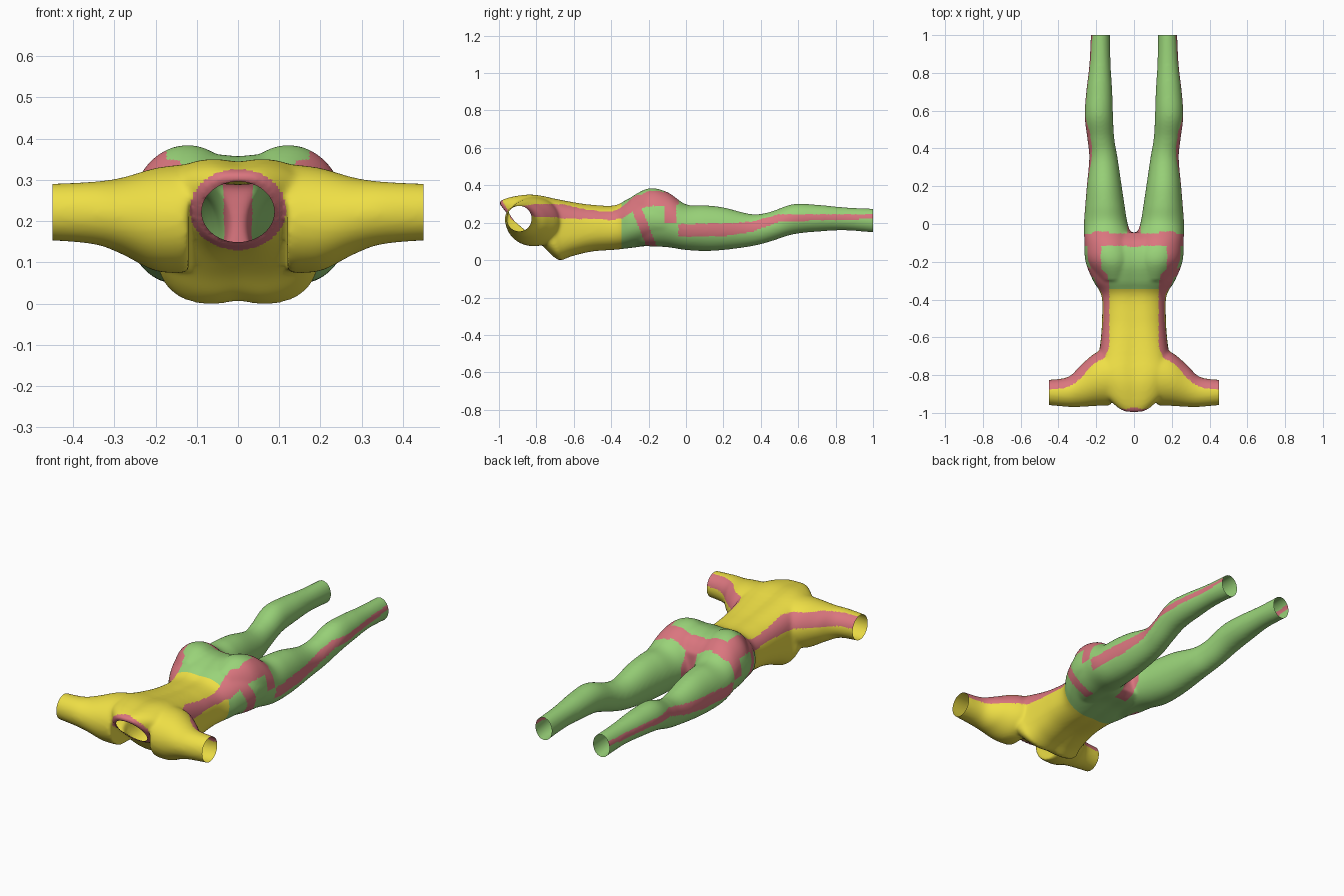
import bpy, bmesh, math
from mathutils import Vector

if "Cube" in bpy.data.objects:
    bpy.data.objects.remove(bpy.data.objects["Cube"])

SEG = 48


def material(name, rgb):
    m = bpy.data.materials.new(name)
    m.diffuse_color = (*rgb, 1)
    m.use_nodes = True
    m.node_tree.nodes["Principled BSDF"].inputs["Base Color"].default_value = m.diffuse_color
    return m


YELLOW = material("yellow_cloth", (0.86, 0.74, 0.06))
GREEN = material("green_cloth", (0.32, 0.65, 0.19))
PINK = material("pink_trim", (0.70, 0.18, 0.21))


def spline(rows, steps=5):
    # Catmull-Rom through rows of section parameters
    out = []
    for i in range(len(rows) - 1):
        a, b, c, d = (rows[min(max(i + k, 0), len(rows) - 1)] for k in (-1, 0, 1, 2))
        for s in range(steps):
            t = s / steps
            out.append([q + 0.5 * t * (r - p + t * (2*p - 5*q + 4*r - w + t * (3*(q - r) + w - p)))
                        for p, q, r, w in zip(a, b, c, d)])
    return out + [list(rows[-1])]


def loft(bm, rows, point):
    # closed tube through the sections
    rings = []
    for row in spline(rows):
        rings.append([bm.verts.new(point(row, math.tau * k / SEG)) for k in range(SEG)])
    for r0, r1 in zip(rings, rings[1:]):
        for k in range(SEG):
            j = (k + 1) % SEG
            bm.faces.new((r0[k], r0[j], r1[j], r1[k]))
    bm.faces.new(rings[0])
    bm.faces.new(rings[-1])


def sgnpow(v, p):
    return math.copysign(abs(v) ** p, v)


def torso_point(row, a):
    y, hw, z0, z1, n, tilt = row
    x = hw * sgnpow(math.cos(a), 2 / n)
    groove = 1 - 0.06 * math.exp(-(x / 0.04) ** 2)
    z = (z0 + z1) / 2 + (z1 - z0) / 2 * sgnpow(math.sin(a), 2 / n) * groove
    return (x, y + tilt * (z1 - z), z)


def leg_point(side):
    def f(row, a):
        y, x0, x1, z0, z1 = row
        return (side * ((x0 + x1) / 2 + (x1 - x0) / 2 * math.cos(a)), y,
                (z0 + z1) / 2 + (z1 - z0) / 2 * math.sin(a))
    return f


def sleeve_point(side):
    def f(row, a):
        x, y0, y1, z0, z1 = row
        return (side * x, (y0 + y1) / 2 + (y1 - y0) / 2 * math.cos(a),
                (z0 + z1) / 2 + (z1 - z0) / 2 * math.sin(a))
    return f


# y, half width, bottom, top, squareness, tilt
torso = [(-1.004, .098, .145, .318, 2, .75), (-.985, .13, .125, .335, 2.1, .75),
         (-.93, .18, .08, .35, 2.4, .6), (-.85, .2, .03, .36, 2.8, .4),
         (-.78, .2, .002, .354, 3.3, .3), (-.70, .185, .008, .337, 3.2, .15),
         (-.6, .175, .026, .319, 2.8, 0), (-.5, .169, .048, .306, 2.5, 0),
         (-.38, .172, .057, .303, 2.4, 0), (-.3, .217, .066, .343, 2.3, 0),
         (-.2, .257, .078, .372, 2.2, 0), (-.1, .262, .08, .35, 2.2, 0),
         (-.045, .24, .1, .29, 2.2, 0)]
# y, inner x, outer x, bottom, top
leg = [(-.3, .02, .19, .09, .34), (-.2, -.01, .25, .08, .39), (-.1, .0, .262, .075, .37),
       (0, .033, .265, .06, .304), (.1, .05, .258, .055, .299), (.2, .065, .25, .06, .288),
       (.35, .087, .237, .08, .252), (.45, .104, .247, .105, .264), (.57, .111, .261, .143, .305),
       (.7, .115, .253, .158, .302), (.85, .124, .236, .165, .288), (1.02, .127, .228, .152, .28)]
# x, front y, back y, bottom, top
sleeve = [(.12, -.96, -.66, .08, .345), (.2, -.963, -.68, .085, .335), (.28, -.968, -.745, .125, .312),
          (.35, -.968, -.81, .15, .302), (.47, -.957, -.826, .16, .296)]

# Fuse the overlapping volumes into one smooth skin
bm = bmesh.new()
loft(bm, torso, torso_point)
for side in (1, -1):
    loft(bm, leg, leg_point(side))
    loft(bm, sleeve, sleeve_point(side))
bmesh.ops.recalc_face_normals(bm, faces=bm.faces[:])
base = bpy.data.meshes.new("skin")
bm.to_mesh(base)
bm.free()
skin = bpy.data.objects.new("skin", base)
bpy.context.collection.objects.link(skin)
rm = skin.modifiers.new("fuse", 'REMESH')
rm.mode = 'VOXEL'
rm.voxel_size = 0.008
sm = skin.modifiers.new("relax", 'SMOOTH')
sm.factor = 0.5
sm.iterations = 12
deps = bpy.context.evaluated_depsgraph_get()
fused = bpy.data.meshes.new_from_object(skin.evaluated_get(deps))
bpy.data.objects.remove(skin)


def cut(bm, co, no):
    geom = bm.verts[:] + bm.edges[:] + bm.faces[:]
    bmesh.ops.bisect_plane(bm, geom=geom, plane_co=co, plane_no=no, clear_outer=True)


def neck_r(p):
    return math.hypot(p.x / .088, (p.z - .2225) / .0735)


def lerp_table(y, table):
    for (a, *u), (b, *v) in zip(table, table[1:]):
        if y <= b:
            t = max(0, (y - a) / (b - a))
            return [p + (q - p) * t for p, q in zip(u, v)]
    return table[-1][1:]


side_band = [(-.83, .235, .30), (-.6, .22, .297), (-.4, .215, .285), (-.34, .222, .292),
             (-.27, .27, .345), (-.18, .29, .36), (-.04, .297, .33)]
leg_band = [(-.04, .125, .193), (.2, .128, .195), (.35, .15, .205), (.5, .205, .245), (1, .22, .245)]


def is_trim(p, n):
    ax = abs(p.x)
    if p.y < -.8 and math.hypot(p.x / .117, (p.z - .228) / .098) < 1:      # collar
        return True
    if p.y < -.04:
        lo, hi = lerp_table(p.y, side_band)
        if ax > .13 and lo < p.z < hi and (n.y > .3 if ax > .25 and p.y < -.6 else p.y > -.83):
            return True
    if -.32 < p.y < -.05 and p.z > .29 and ax > .175:                      # hip yoke
        return True
    if -.115 < p.y < -.05 and p.z > .2:                                    # seat band
        return True
    if ax < .035 and -.12 < p.y < 0:                                       # crotch
        return True
    if p.z < .29 and ax > .15 and abs(p.y + .235 - .4 * (.2 - p.z)) < .028:  # front hip strip
        return True
    if p.y > -.04 and ax > .19:                                            # leg stripe
        lo, hi = lerp_table(p.y, leg_band)
        return lo < p.z < hi
    return False


def garment(name, cloth, waist_dir):
    bm = bmesh.new()
    bm.from_mesh(fused)
    low = min(v.co.z for v in bm.verts)
    bmesh.ops.translate(bm, verts=bm.verts[:], vec=(0, 0, -low))
    # open cuffs, ankles and waist
    cut(bm, (.45, 0, 0), (1, 0, 0))
    cut(bm, (-.45, 0, 0), (-1, 0, 0))
    cut(bm, (0, 1, 0), (0, 1, 0))
    cut(bm, (0, -.345, 0), (0, waist_dir, 0))
    # neck opening
    for v in bm.verts:
        r = neck_r(v.co)
        if v.co.y < -.8 and .94 < r < 1.06:
            v.co.x /= r
            v.co.z = .2225 + (v.co.z - .2225) / r
    hole = [f for f in bm.faces if f.calc_center_median().y < -.8
            and neck_r(f.calc_center_median()) < .995]
    bmesh.ops.delete(bm, geom=hole, context='FACES')
    bm.normal_update()
    for f in bm.faces:
        f.smooth = True
        f.material_index = int(is_trim(f.calc_center_median(), f.normal))
    me = bpy.data.meshes.new(name)
    me.materials.append(cloth)
    me.materials.append(PINK)
    for f in bm.faces:
        f.smooth = True
    bm.to_mesh(me)
    bm.free()
    ob = bpy.data.objects.new(name, me)
    bpy.context.collection.objects.link(ob)


garment("shirt", YELLOW, 1)
garment("trousers", GREEN, -1)
